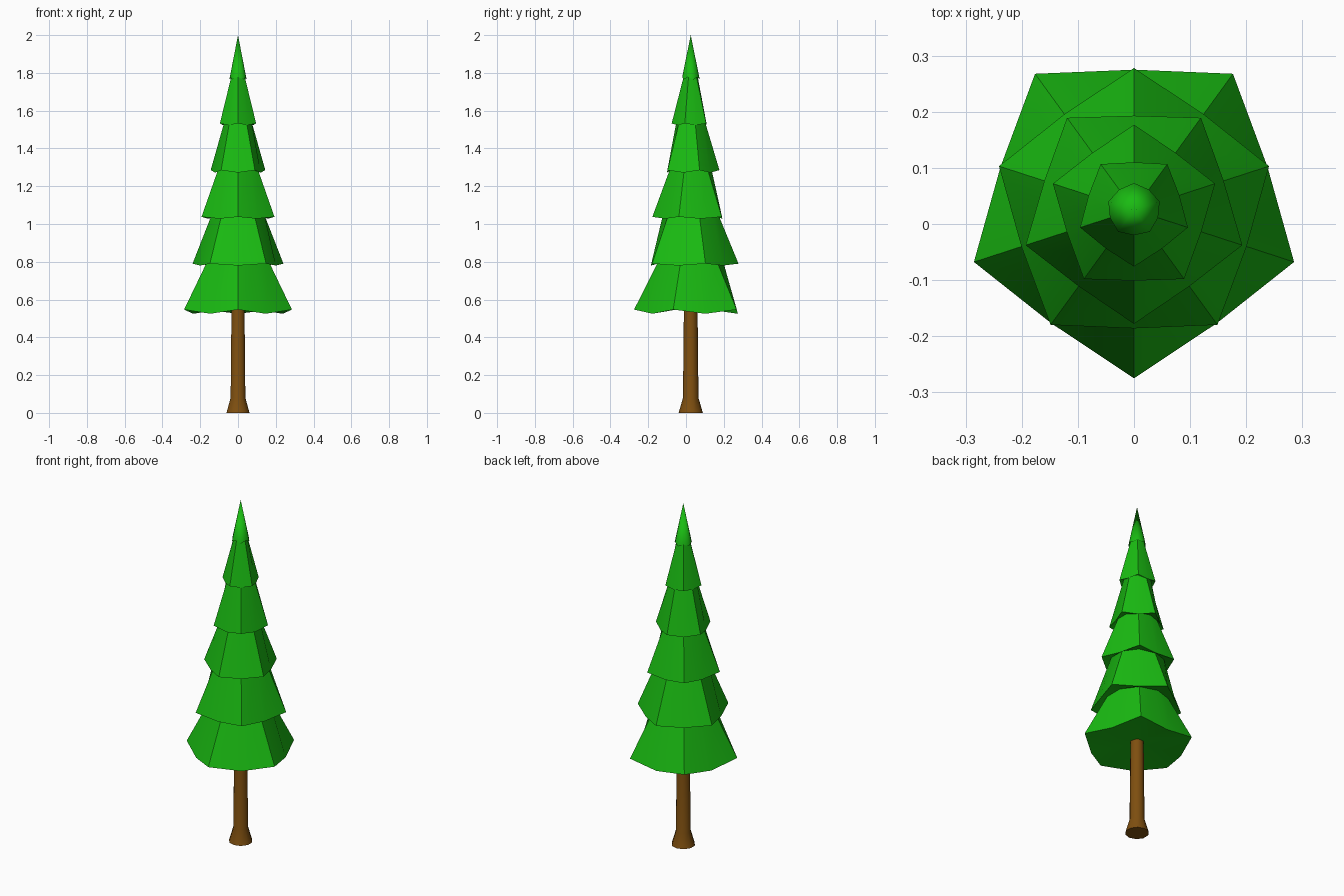
import bpy, bmesh
from math import pi, cos, sin, radians

if "Cube" in bpy.data.objects:
    bpy.data.objects.remove(bpy.data.objects["Cube"])

CY = 0.025   # tree axis sits slightly behind the origin
N = 10


def ring(bm, radii, heights, start=-pi / 2):
    """Ring of N vertices; even/odd vertices may differ in radius and height."""
    return [bm.verts.new((radii[i % 2] * cos(start + 2 * pi * i / N),
                          CY + radii[i % 2] * sin(start + 2 * pi * i / N),
                          heights[i % 2])) for i in range(N)]


def bridge(bm, a, b):
    for i in range(N):
        j = (i + 1) % N
        bm.faces.new((a[i], a[j], b[j], b[i]))


def fan(bm, a, z):
    tip = bm.verts.new((0, CY, z))
    for i in range(N):
        bm.faces.new((a[i], a[(i + 1) % N], tip))


def finish(bm, name, color, angle):
    bmesh.ops.recalc_face_normals(bm, faces=bm.faces)
    me = bpy.data.meshes.new(name)
    bm.to_mesh(me)
    bm.free()
    ob = bpy.data.objects.new(name, me)
    bpy.context.collection.objects.link(ob)
    mat = bpy.data.materials.new(name + "_color")
    mat.diffuse_color = color
    mat.use_nodes = True
    mat.node_tree.nodes["Principled BSDF"].inputs["Base Color"].default_value = mat.diffuse_color
    me.materials.append(mat)
    bpy.ops.object.select_all(action='DESELECT')
    ob.select_set(True)
    bpy.context.view_layer.objects.active = ob
    bpy.ops.object.shade_smooth_by_angle(angle=radians(angle))
    return ob


# Foliage: stacked skirts with five drooping points, alternating direction
# (point radius, notch radius, point z, notch z, top radius, top z)
tiers = [
    (0.300, 0.250, 0.547, 0.525, 0.172, 0.80),
    (0.253, 0.211, 0.790, 0.780, 0.148, 1.045),
    (0.203, 0.168, 1.038, 1.028, 0.110, 1.29),
    (0.152, 0.126, 1.285, 1.272, 0.076, 1.54),
    (0.101, 0.085, 1.532, 1.524, 0.036, 1.785),
    (0.048, 0.045, 1.765, 1.778, 0.0, 2.0),
]
bm = bmesh.new()
below = None
for k, (rp, rn, zp, zn, rt, zt) in enumerate(tiers):
    radii, heights = (rp, rn), (zp, zn)
    if k % 2:
        radii, heights = radii[::-1], heights[::-1]
    rim = ring(bm, radii, heights)
    if below:
        bridge(bm, below, rim)      # underside of the overhang
    else:
        fan(bm, rim, 0.56)          # underside of the lowest skirt
    if rt > 0:
        below = ring(bm, (rt, rt), (zt, zt))
        bridge(bm, rim, below)
    else:
        fan(bm, rim, zt)            # treetop
finish(bm, "foliage", (0.01, 0.5, 0.006, 1), 50)

# Trunk with flared foot
bm = bmesh.new()
prev = None
for r, z in [(0.064, 0.0), (0.041, 0.08), (0.036, 0.57)]:
    cur = ring(bm, (r, r), (z, z))
    if prev:
        bridge(bm, prev, cur)
    else:
        bm.faces.new(cur)
    prev = cur
bm.faces.new(prev)
finish(bm, "trunk", (0.21, 0.078, 0.005, 1), 50)
